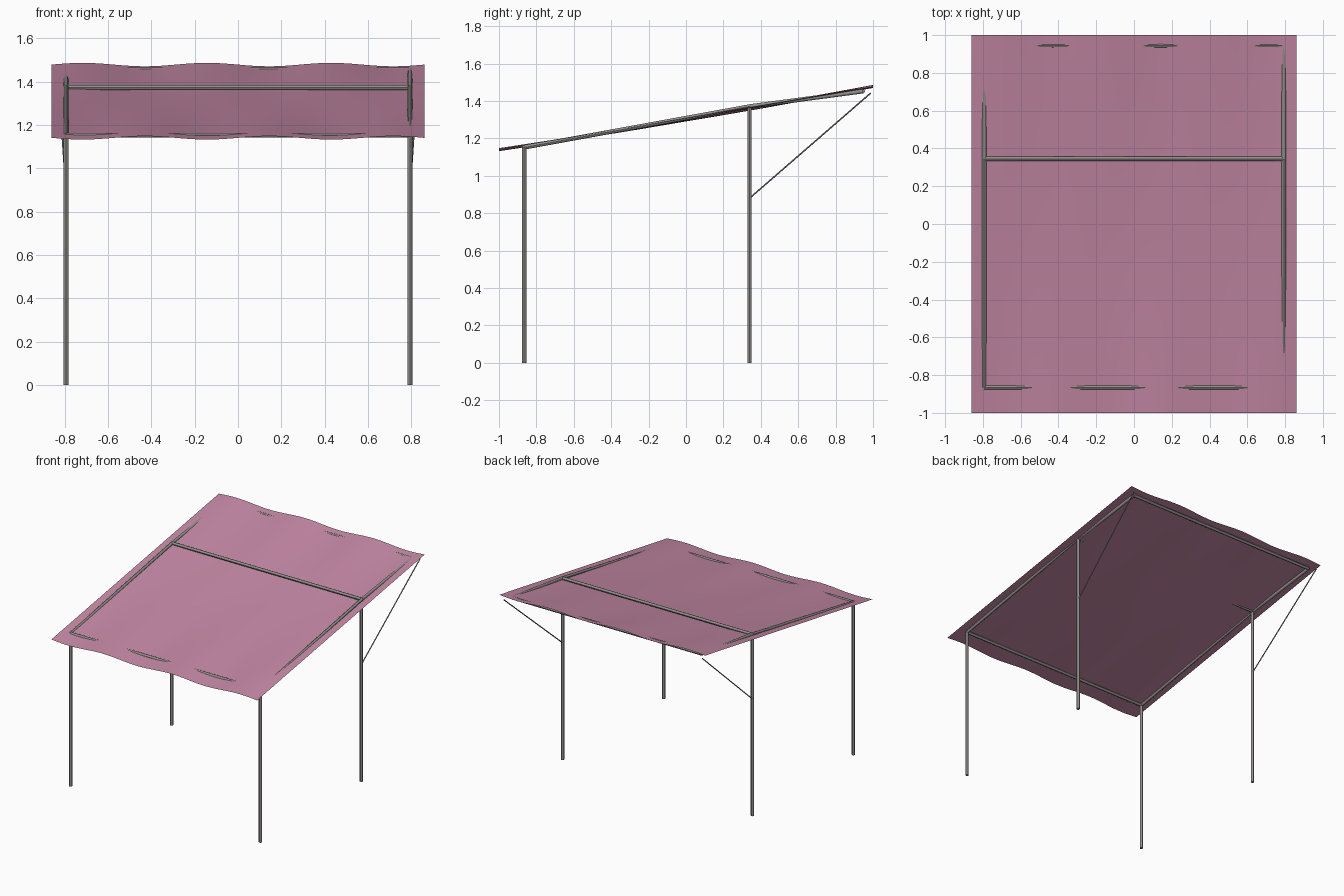
import bpy, bmesh, math
from mathutils import Vector

if "Cube" in bpy.data.objects:
    bpy.data.objects.remove(bpy.data.objects["Cube"])


def material(name, rgb):
    m = bpy.data.materials.new(name)
    m.diffuse_color = (*rgb, 1)
    m.use_nodes = True
    m.node_tree.nodes["Principled BSDF"].inputs["Base Color"].default_value = m.diffuse_color
    return m


PINK = material("pink_fabric", (0.56, 0.25, 0.38))
METAL = material("grey_metal", (0.29, 0.28, 0.26))


def tube(name, a, b, r, sides=12):
    """Round bar running from point a to point b."""
    a, b = Vector(a), Vector(b)
    d = b - a
    bpy.ops.mesh.primitive_cylinder_add(vertices=sides, radius=r, depth=d.length,
                                        location=(a + b) / 2)
    ob = bpy.context.object
    ob.name = name
    ob.rotation_mode = 'QUATERNION'
    ob.rotation_quaternion = d.to_track_quat('Z', 'Y')
    ob.data.materials.append(METAL)
    bpy.ops.object.shade_smooth_by_angle()
    return ob


# Fabric canopy: sloped sheet, rippled at front and back, sagging in the middle
HX, HY = 0.86, 1.0
bm = bmesh.new()
bmesh.ops.create_grid(bm, x_segments=48, y_segments=24, size=1)
for v in bm.verts:
    u, w = (v.co.x + 1) / 2, (v.co.y + 1) / 2
    ripple = 0.008 * math.sin(6 * math.pi * u) * (2 * w - 1)
    sag = 0.018 * math.sin(math.pi * u) * math.sin(math.pi * w)
    v.co = (v.co.x * HX, v.co.y * HY, 1.14 + 0.338 * w + ripple - sag)
mesh = bpy.data.meshes.new("canopy")
bm.to_mesh(mesh)
bm.free()
mesh.materials.append(PINK)
canopy = bpy.data.objects.new("canopy", mesh)
bpy.context.collection.objects.link(canopy)
for p in mesh.polygons:
    p.use_smooth = True

# Frame stations along the slope: (y, z)
X, R = 0.793, 0.0115
FRONT, MID, BACK = (-0.865, 1.152), (0.345, 1.372), (0.945, 1.452)

# Posts, side rails and corner braces, on both sides
for s, side in ((-1, "left"), (1, "right")):
    x = s * X
    tube(f"front_post_{side}", (x, FRONT[0], 0), (x, *FRONT), R)
    tube(f"rear_post_{side}", (x, 0.34, 0), (x, 0.34, 1.366), R)
    tube(f"lower_rail_{side}", (x, *FRONT), (x, *MID), R)
    tube(f"upper_rail_{side}", (x, *MID), (x, *BACK), R)
    tube(f"brace_{side}", (x, 0.345, 0.885), (s * 0.83, 0.988, 1.443), 0.004, 8)

# Cross bars
for name, (y, z) in (("front_bar", FRONT), ("middle_bar", MID), ("back_bar", BACK)):
    tube(name, (-X, y, z), (X, y, z), R)
